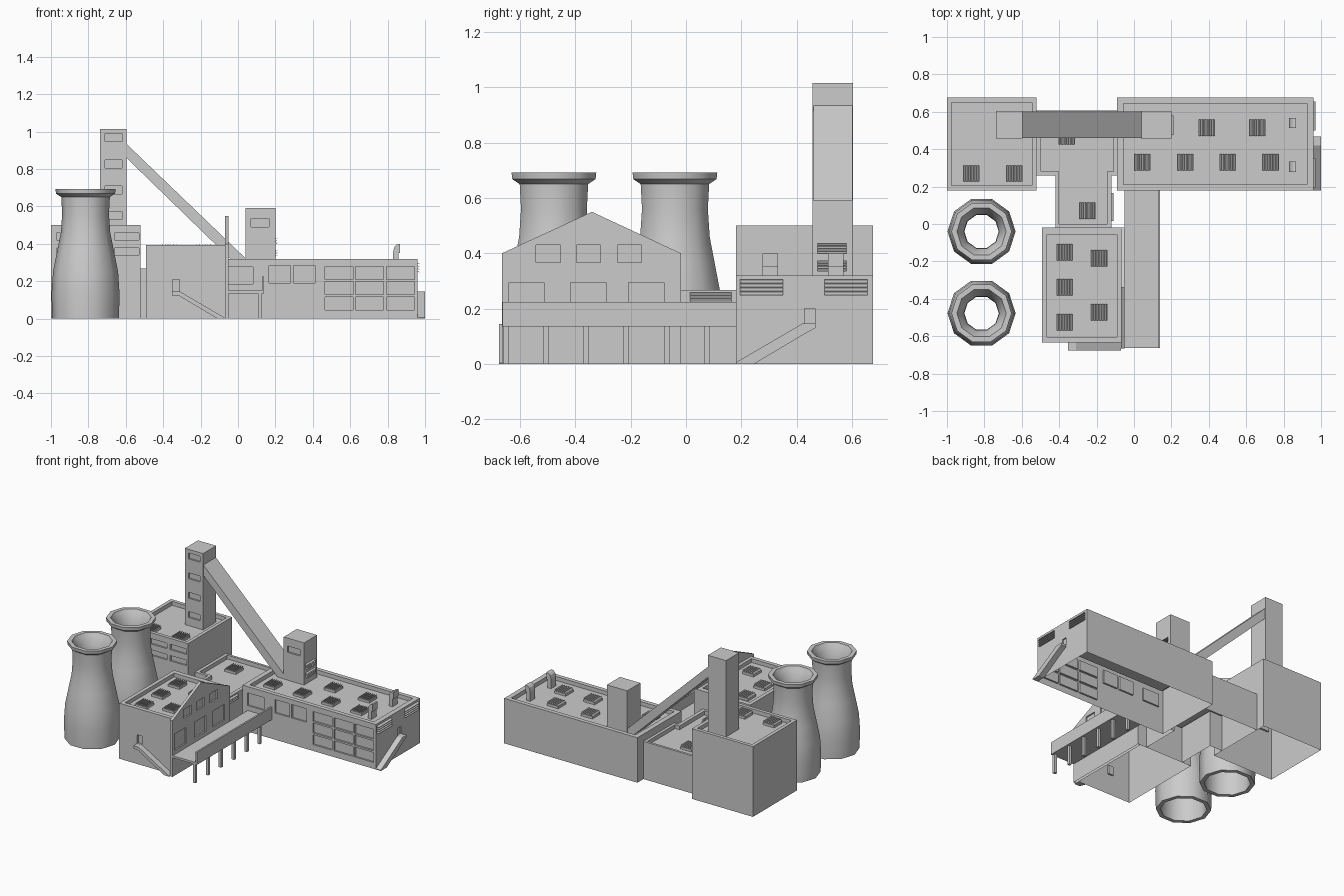
import bpy, bmesh, math
from mathutils import Vector

if "Cube" in bpy.data.objects:
    bpy.data.objects.remove(bpy.data.objects["Cube"])


def make(name, bm):
    bmesh.ops.recalc_face_normals(bm, faces=bm.faces)
    me = bpy.data.meshes.new(name)
    bm.to_mesh(me)
    bm.free()
    ob = bpy.data.objects.new(name, me)
    bpy.context.scene.collection.objects.link(ob)
    return ob


def add_prism(bm, pts, axis, a, b):
    # axis x: pts are (y,z); axis y: (x,z); axis z: (x,y)
    def co(p, t):
        return {'x': (t, p[0], p[1]), 'y': (p[0], t, p[1]), 'z': (p[0], p[1], t)}[axis]
    lo = [bm.verts.new(co(p, a)) for p in pts]
    hi = [bm.verts.new(co(p, b)) for p in pts]
    bm.faces.new(lo)
    bm.faces.new(hi)
    n = len(pts)
    for i in range(n):
        j = (i + 1) % n
        bm.faces.new((lo[i], lo[j], hi[j], hi[i]))


def rect(a0, a1, b0, b1):
    return [(a0, b0), (a1, b0), (a1, b1), (a0, b1)]


def add_box(bm, x0, x1, y0, y1, z0, z1):
    add_prism(bm, rect(x0, x1, y0, y1), 'z', z0, z1)


def prism(name, pts, axis, a, b):
    bm = bmesh.new()
    add_prism(bm, pts, axis, a, b)
    return make(name, bm)


def carve(ob, front=(), right=(), roof=None):
    """Recess windows (front: y, boxes / right: x, boxes) and the roof, open the underside."""
    bm = bmesh.new()
    if front:
        y, boxes = front
        for b in boxes:
            add_prism(bm, rect(*b), 'y', y - 0.02, y + 0.012)
    if right:
        x, boxes = right
        for b in boxes:
            add_prism(bm, rect(*b), 'x', x - 0.01, x + 0.02)
    if roof:
        pts, z = roof
        add_prism(bm, pts, 'z', z, z + 0.1)
    cut = make(ob.name + "_cutter", bm)
    cut.hide_render = True
    m = ob.modifiers.new("cut", 'BOOLEAN')
    m.operation, m.solver, m.object = 'DIFFERENCE', 'EXACT', cut
    dg = bpy.context.evaluated_depsgraph_get()
    me = bpy.data.meshes.new_from_object(ob.evaluated_get(dg))
    ob.modifiers.clear()
    ob.data = me
    bpy.data.objects.remove(cut)
    bm = bmesh.new()
    bm.from_mesh(me)
    low = [f for f in bm.faces if f.normal.z < -0.9 and f.calc_center_median().z < 0.001]
    bmesh.ops.delete(bm, geom=low, context='FACES')
    bm.to_mesh(me)
    bm.free()


def louver(name, x, y0, y1, z0, z1, n=4):
    # tilted slats on a right-facing wall
    bm = bmesh.new()
    h = (z1 - z0) / n
    for i in range(n):
        z = z0 + i * h
        add_prism(bm, [(x - 0.01, z + h * 0.95), (x + 0.01, z + h * 0.2),
                       (x + 0.01, z), (x - 0.01, z + h * 0.7)], 'y', y0, y1)
    make(name, bm)


def roof_vent(name, x, y, z):
    bm = bmesh.new()
    s = 0.044
    add_box(bm, x - s, x + s, y - s, y + s, z - 0.002, z + 0.016)
    for i in range(6):
        cx = x - s + (i + 0.5) * 2 * s / 6
        add_prism(bm, [(cx - 0.006, z + 0.015), (cx, z + 0.015), (cx + 0.006, z + 0.028),
                       (cx + 0.002, z + 0.028)], 'y', y - s, y + s)
    make(name, bm)


# Rear left block
block = prism("rear_left_block", rect(-1, -0.52, 0.18, 0.675), 'z', 0, 0.5)
wins = [(x, x + 0.13, z, z + 0.038) for x in (-0.97, -0.815, -0.66) for z in (0.34, 0.42)]
carve(block, front=(0.18, wins), roof=(rect(-0.975, -0.545, 0.205, 0.65), 0.472))

# Long right-hand hall
hall = prism("long_hall", rect(-0.09, 0.96, 0.18, 0.675), 'z', 0, 0.32)
wins = [(x, x + 0.15, z, z + 0.07) for x in (0.465, 0.629, 0.793) for z in (0.045, 0.128, 0.21)]
wins += [(-0.05, 0.08, 0.185, 0.275), (0.165, 0.28, 0.19, 0.285), (0.297, 0.412, 0.19, 0.285)]
hall_louvers = [(0.195, 0.35, 0.247, 0.305), (0.5, 0.655, 0.247, 0.305)]
carve(hall, front=(0.18, wins), right=(0.96, hall_louvers + [(0.428, 0.465, 0.146, 0.2)]),
      roof=(rect(-0.055, 0.925, 0.21, 0.645), 0.292))
for i, b in enumerate(hall_louvers):
    louver(f"hall_louver_{i}", 0.96, *b)

# Connecting block with stepped plan
link = prism("link_block", [(-0.52, 0.607), (-0.52, 0.26), (-0.42, 0.26), (-0.42, -0.019),
                            (-0.12, -0.019), (-0.12, 0.26), (-0.09, 0.26), (-0.09, 0.607)], 'z', 0, 0.268)
carve(link, right=(-0.12, [(0.015, 0.165, 0.225, 0.258)]),
      roof=([(-0.498, 0.59), (-0.498, 0.28), (-0.4, 0.28), (-0.4, 0.0),
             (-0.145, 0.0), (-0.145, 0.28), (-0.11, 0.28), (-0.11, 0.59)], 0.24))
louver("link_louver", -0.12, 0.015, 0.165, 0.225, 0.258, 3)

# Front block and its gabled wall
front = prism("front_block", rect(-0.492, -0.07, -0.634, -0.019), 'z', 0, 0.395)
carve(front, front=(-0.634, [(-0.35, -0.312, 0.146, 0.208)]),
      roof=(rect(-0.465, -0.092, -0.605, -0.055), 0.368))
gable = prism("gable_wall", [(-0.665, 0), (-0.018, 0), (-0.018, 0.4), (-0.34, 0.55), (-0.665, 0.4)],
              'x', -0.07, -0.05)
wins = [(y, y + 0.087, 0.367, 0.43) for y in (-0.541, -0.395, -0.248)]
wins += [(y, y + 0.128, 0.18, 0.294) for y in (-0.64, -0.417, -0.207)]
carve(gable, right=(-0.05, wins))

# Raised loading dock on posts
prism("dock_tray", [(-0.05, 0.135), (0.14, 0.135), (0.14, 0.225), (0.128, 0.225),
                    (0.128, 0.15), (-0.05, 0.15)], 'y', -0.663, 0.18)
bm = bmesh.new()
for i in range(6):
    y = -0.65 + i * 0.145
    add_box(bm, 0.107, 0.127, y - 0.01, y + 0.01, 0, 0.136)
make("dock_posts", bm)

# Outside stair ramps
prism("front_stair", [(-0.352, 0.145), (-0.31, 0.145), (-0.07, 0.004), (-0.07, 0), (-0.11, 0),
                      (-0.32, 0.125), (-0.352, 0.125)], 'y', -0.675, -0.634)
prism("side_stair", [(0.467, 0.146), (0.42, 0.146), (0.18, 0.006), (0.18, 0), (0.245, 0),
                     (0.43, 0.11), (0.467, 0.13)], 'x', 0.96, 1.0)

# Tall tower, penthouse and inclined conveyor
tower = prism("tall_tower", rect(-0.738, -0.595, 0.457, 0.604), 'z', 0.46, 1.015)
carve(tower, front=(0.457, [(-0.71, -0.62, z, z + 0.042) for z in (0.53, 0.667, 0.806, 0.947)]))
pent = prism("penthouse", rect(0.04, 0.2, 0.457, 0.604), 'z', 0.28, 0.592)
pent_louvers = [(0.475, 0.58, 0.335, 0.372), (0.475, 0.58, 0.398, 0.435)]
carve(pent, front=(0.457, [(0.07, 0.167, 0.49, 0.535)]), right=(0.2, pent_louvers))
for i, b in enumerate(pent_louvers):
    louver(f"penthouse_louver_{i}", 0.2, *b)
prism("conveyor", [(-0.6, 0.938), (0.045, 0.318), (0.045, 0.285), (-0.005, 0.285), (-0.6, 0.863)],
      'y', 0.46, 0.601)

# Roof vents
vents = [(-0.87, 0.27, 0.472), (-0.64, 0.27, 0.472),
         (0.39, 0.515, 0.292), (0.66, 0.515, 0.292)]
vents += [(x, 0.33, 0.292) for x in (0.045, 0.275, 0.502, 0.73)]
vents += [(-0.25, 0.07, 0.24), (-0.36, 0.47, 0.24)]
vents += [(-0.37, y, 0.368) for y in (-0.15, -0.338, -0.525)]
vents += [(-0.187, y, 0.368) for y in (-0.183, -0.473)]
for i, v in enumerate(vents):
    roof_vent(f"roof_vent_{i}", *v)

# Hooded exhaust pipes
for i, y in enumerate((0.305, 0.54)):
    prism(f"exhaust_hood_{i}", [(0.83, 0.285), (0.858, 0.285), (0.858, 0.35), (0.867, 0.35), (0.867, 0.4),
                                (0.85, 0.397), (0.837, 0.385), (0.83, 0.36)], 'y', y - 0.028, y + 0.028)

# Cooling towers: ten-sided open shells
profile = [(0.178, 0), (0.182, 0.13), (0.174, 0.25), (0.15, 0.37), (0.132, 0.46), (0.125, 0.56),
           (0.13, 0.65), (0.158, 0.668), (0.161, 0.692), (0.132, 0.692), (0.122, 0.672), (0.095, 0.62),
           (0.092, 0.55), (0.1, 0.46), (0.12, 0.37), (0.145, 0.25), (0.152, 0.13), (0.15, 0)]
for i, cy in enumerate((-0.04, -0.477)):
    bm = bmesh.new()
    n = 10
    rings = [[bm.verts.new((-0.815 + r * math.cos(2 * math.pi * k / n),
                            cy + r * math.sin(2 * math.pi * k / n), z)) for k in range(n)]
             for r, z in profile]
    for j in range(len(rings)):
        a, b = rings[j], rings[(j + 1) % len(rings)]
        for k in range(n):
            bm.faces.new((a[k], a[(k + 1) % n], b[(k + 1) % n], b[k]))
    ob = make(f"cooling_tower_{i}", bm)
    bpy.ops.object.select_all(action='DESELECT')
    ob.select_set(True)
    bpy.context.view_layer.objects.active = ob
    bpy.ops.object.shade_smooth_by_angle(angle=math.radians(40))
